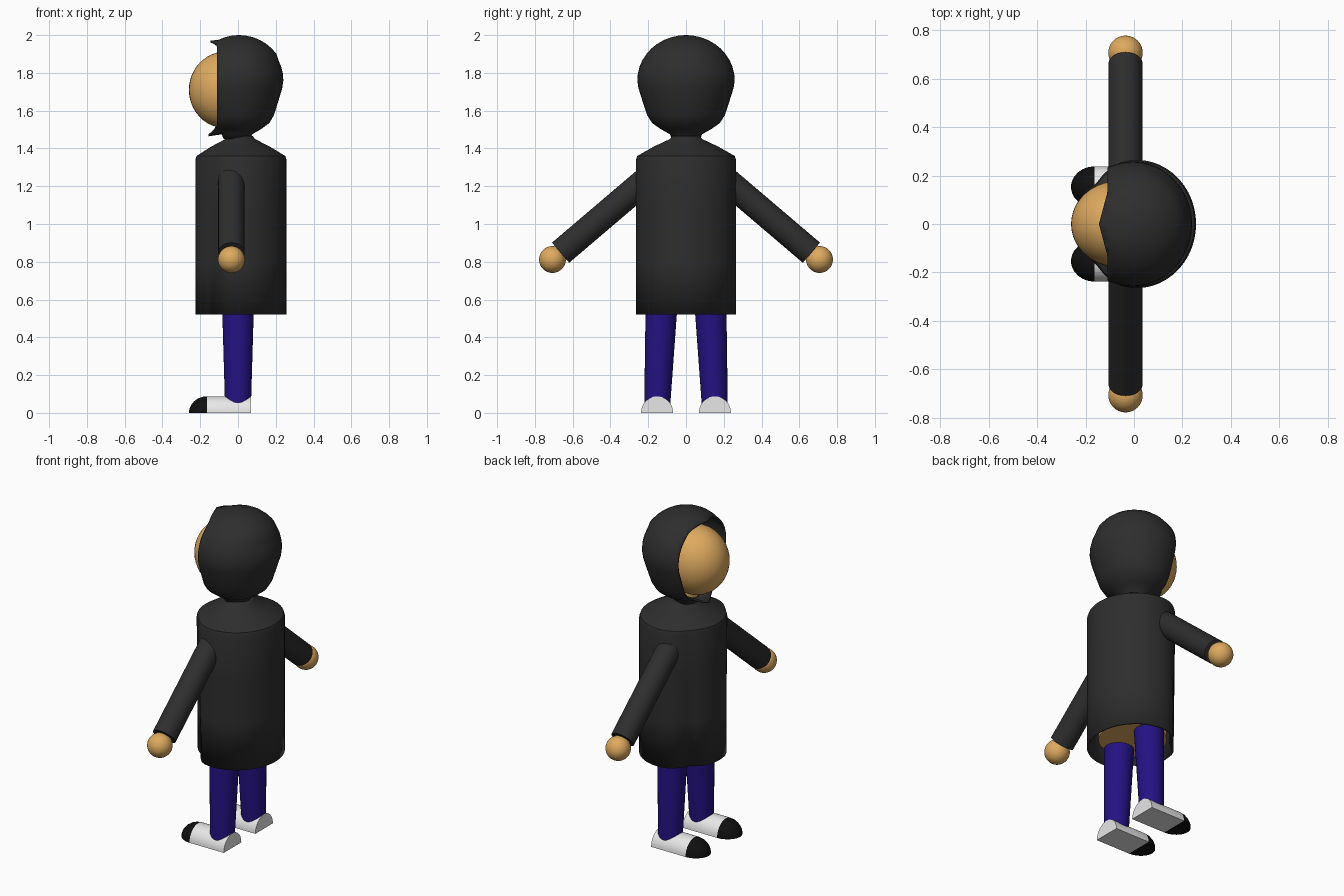
import bpy, bmesh, math
from mathutils import Vector

if "Cube" in bpy.data.objects:
    bpy.data.objects.remove(bpy.data.objects["Cube"])


def material(name, rgb):
    m = bpy.data.materials.new(name)
    m.diffuse_color = (*rgb, 1)
    m.use_nodes = True
    m.node_tree.nodes["Principled BSDF"].inputs["Base Color"].default_value = m.diffuse_color
    return m


CLOTH = material("charcoal cloth", (0.027, 0.027, 0.027))
SKIN = material("tan skin", (0.73, 0.40, 0.115))
DENIM = material("indigo denim", (0.018, 0.006, 0.23))
WHITE = material("shoe white", (0.82, 0.82, 0.82))
BLACK = material("toe black", (0.005, 0.005, 0.005))


def finish(name, bm, *mats, angle=40):
    bmesh.ops.recalc_face_normals(bm, faces=bm.faces)
    me = bpy.data.meshes.new(name)
    bm.to_mesh(me)
    bm.free()
    for m in mats:
        me.materials.append(m)
    ob = bpy.data.objects.new(name, me)
    bpy.context.collection.objects.link(ob)
    bpy.ops.object.select_all(action='DESELECT')
    ob.select_set(True)
    bpy.context.view_layer.objects.active = ob
    bpy.ops.object.shade_smooth_by_angle(angle=math.radians(angle))
    return ob


def rings(bm, profile, point, n=48):
    """Skin rings of n points; point(r, z, angle) places each one."""
    loops = [[bm.verts.new(point(r, z, 2 * math.pi * i / n)) for i in range(n)]
             for r, z in profile]
    for a, b in zip(loops, loops[1:]):
        for i in range(n):
            j = (i + 1) % n
            bm.faces.new((a[i], a[j], b[j], b[i]))
    return loops


def ball(name, centre, radii, mat):
    bm = bmesh.new()
    bmesh.ops.create_uvsphere(bm, u_segments=40, v_segments=24, radius=1)
    for v in bm.verts:
        v.co = Vector([c + r * k for c, r, k in zip(centre, radii, v.co)])
    return finish(name, bm, mat)


def rod(name, a, b, r1, r2, mat):
    a, b = Vector(a), Vector(b)
    bm = bmesh.new()
    bmesh.ops.create_cone(bm, cap_ends=True, segments=32, radius1=r1,
                          radius2=r2, depth=(b - a).length)
    turn = (b - a).to_track_quat('Z', 'Y')
    for v in bm.verts:
        v.co = turn @ v.co + (a + b) / 2
    return finish(name, bm, mat)


def thicken(ob, t):
    mod = ob.modifiers.new("thickness", 'SOLIDIFY')
    mod.thickness = t
    mod.offset = -1


# Coat: round at the back, drawn in at the two front creases towards the hem
def coat_point(r, z, a):
    c, s = math.cos(a), math.sin(a)
    x = 0.01 + r * c * (0.93 if c > 0 else 0.89)
    y = r * s
    if c < 0:
        drop = min(1, max(0, (1.36 - z) / 0.84))
        off = abs(abs(math.degrees(math.atan2(s, -c))) - 45)
        k = 1 - (0.05 + 0.09 * drop) * max(0, 1 - off / 26) * min(1, r / 0.26)
        x, y = x * k, y * k
    return (x, y, z)


bm = bmesh.new()
rings(bm, [(0.265, 0.52), (0.265, 0.8), (0.265, 1.08), (0.265, 1.34), (0.258, 1.36),
           (0.17, 1.41), (0.085, 1.45), (0.075, 1.465)], coat_point)
thicken(finish("coat", bm, CLOTH, angle=32), 0.012)

# Hood: turned shell, cut open at the face, with a peak and a collar point
bm = bmesh.new()
prof = [(0.075, 1.45), (0.085, 1.475), (0.135, 1.503), (0.18, 1.535), (0.205, 1.575),
        (0.23, 1.65), (0.252, 1.72)]
prof += [(0.258 * math.cos(math.radians(t)), 1.76 + 0.24 * math.sin(math.radians(t)))
         for t in range(0, 90, 9)]
prof.append((0.003, 2.0))
loops = rings(bm, prof, lambda r, z, a: (-0.005 + r * 0.95 * math.cos(a) + 0.01 * (z > 1.9),
                                         r * math.sin(a), z))
bm.faces.new(loops[-1])
bmesh.ops.bisect_plane(bm, geom=bm.verts[:] + bm.edges[:] + bm.faces[:], dist=1e-5,
                       plane_co=(-0.11, 0, 0), plane_no=(-1, 0, 0), clear_outer=True)
for v in bm.verts:
    if v.co.x < -0.109:
        if v.co.z > 1.85:
            v.co.x -= 0.035 * max(0, 1 - abs(v.co.y) / 0.13)
        elif v.co.z < 1.53:
            v.co.x -= 0.045 * max(0, 1 - abs(v.co.y) / 0.11)
            v.co.z -= 0.025 * max(0, 1 - abs(v.co.y) / 0.11)
thicken(finish("hood", bm, CLOTH), 0.012)

# Head, neck and the body under the coat
ball("head", (-0.065, 0, 1.71), (0.195, 0.178, 0.203), SKIN)
rod("neck", (0, 0, 1.3), (-0.01, 0, 1.56), 0.06, 0.06, SKIN)
rod("body", (0.01, 0, 0.56), (0.01, 0, 1.34), 0.19, 0.19, SKIN)

for side, label in ((-1, "right"), (1, "left")):
    # Arm and hand
    rod(label + "_sleeve", (-0.035, side * 0.2, 1.243), (-0.035, side * 0.664, 0.848),
        0.07, 0.07, CLOTH)
    ball(label + "_hand", (-0.035, side * 0.707, 0.812), (0.071,) * 3, SKIN)
    # Trouser leg
    rod(label + "_leg", (0, side * 0.152, 0.05), (0, side * 0.13, 0.56), 0.069, 0.084, DENIM)
    # Shoe: half-round along x with a domed black toe
    bm = bmesh.new()
    n = 20
    spine = [(0.07, 1), (-0.045, 1), (-0.163, 1)]
    spine += [(-0.163 - 0.097 * math.sin(math.radians(t)), math.cos(math.radians(t)))
              for t in (15, 30, 45, 60, 72, 82, 88)]
    rows = [[bm.verts.new((x, side * 0.153 + 0.085 * k * math.cos(math.pi * i / n),
                           0.088 * k * math.sin(math.pi * i / n))) for i in range(n + 1)]
            for x, k in spine]
    for a, b in zip(rows, rows[1:]):
        for i in range(n):
            bm.faces.new((a[i], a[i + 1], b[i + 1], b[i]))
        bm.faces.new((a[0], b[0], b[n], a[n]))
    bm.faces.new(rows[0])
    bm.faces.new(rows[-1])
    for f in bm.faces:
        f.material_index = int(f.calc_center_median().x < -0.163)
    finish(label + "_shoe", bm, WHITE, BLACK)
